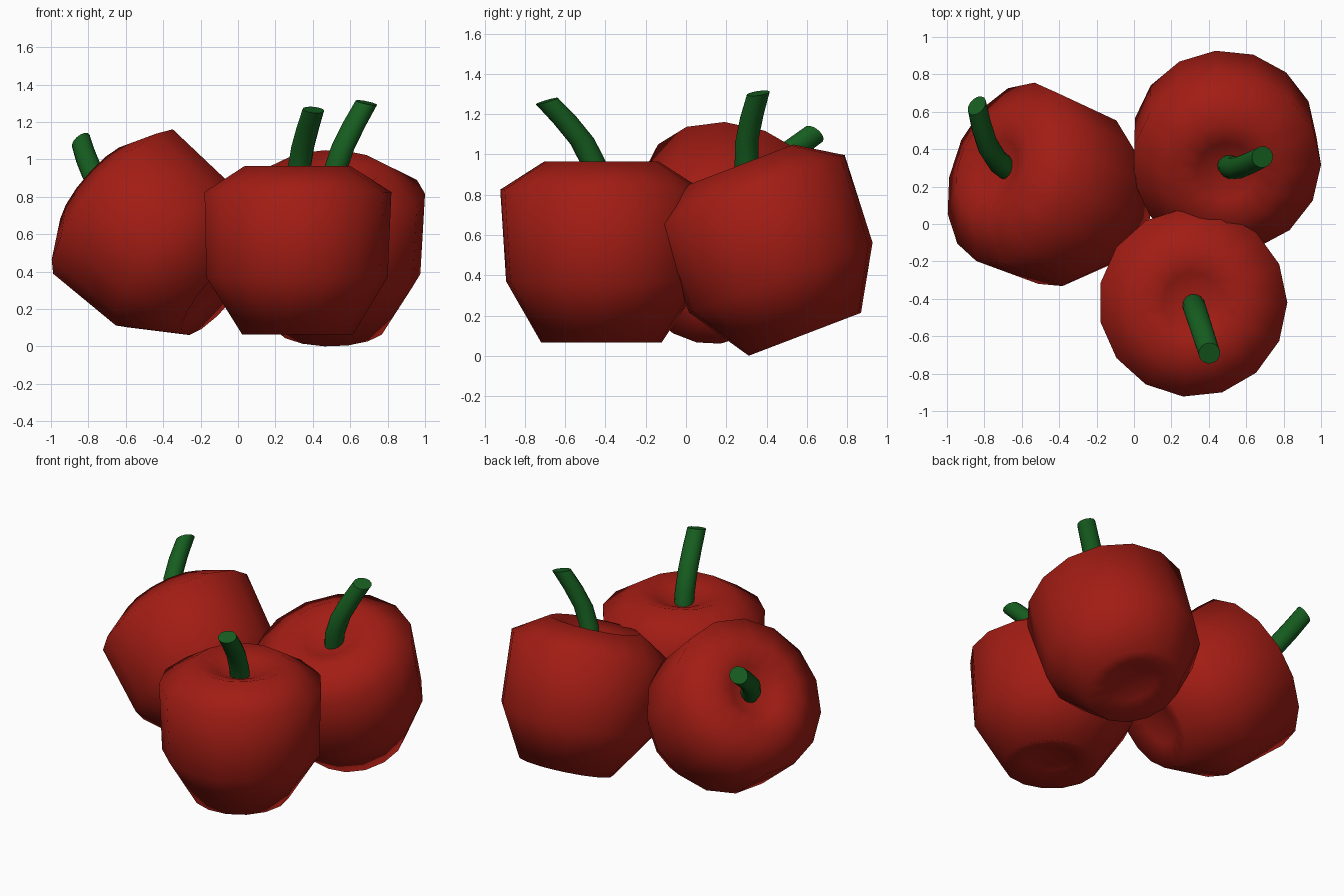
import bpy, bmesh, math
from mathutils import Vector, Matrix

if "Cube" in bpy.data.objects:
    bpy.data.objects.remove(bpy.data.objects["Cube"])

def material(name, rgb):
    m = bpy.data.materials.new(name)
    m.diffuse_color = (*rgb, 1)
    m.use_nodes = True
    m.node_tree.nodes["Principled BSDF"].inputs["Base Color"].default_value = m.diffuse_color
    return m

RED = material("red_skin", (0.36, 0.012, 0.007))
GREEN = material("green_stem", (0.008, 0.11, 0.014))

def loft(name, rings, sides, mat, frame):
    """Skin rings of (centre x, centre z, radius, tilt); zero radius makes a pole."""
    bm = bmesh.new()
    loops = []
    for cx, cz, r, tilt in rings:
        if r == 0:
            loops.append([bm.verts.new((cx, 0, cz))] * sides)
            continue
        loop = []
        for i in range(sides):
            a = math.tau * i / sides
            x = r * math.cos(a)
            loop.append(bm.verts.new((cx + x * math.cos(tilt), r * math.sin(a),
                                      cz - x * math.sin(tilt))))
        loops.append(loop)
    for lo, hi in zip(loops, loops[1:]):
        for i in range(sides):
            j = (i + 1) % sides
            corners = list(dict.fromkeys((lo[i], lo[j], hi[j], hi[i])))
            bm.faces.new(corners)
    for loop, flip in ((loops[0], True), (loops[-1], False)):
        if loop[0] != loop[1]:
            bm.faces.new(loop[::-1] if flip else loop)
    bmesh.ops.recalc_face_normals(bm, faces=bm.faces)
    me = bpy.data.meshes.new(name)
    bm.to_mesh(me)
    bm.free()
    me.materials.append(mat)
    ob = bpy.data.objects.new(name, me)
    bpy.context.collection.objects.link(ob)
    ob.matrix_world = frame
    return ob

# Body: dimpled base, flared sides, dimpled crown
BODY = [(0, 0.07, 0, 0), (0, 0.04, 0.15, 0), (0, 0, 0.30, 0),
        (-0.015, 0.305, 0.49, 0), (0, 0.76, 0.505, 0),
        (0, 0.90, 0.285, 0), (0, 0.86, 0.16, 0), (0, 0.79, 0, 0)]
# Stem: bends toward local +x
STEM = [(0, 0.74, 0.06, 0), (0.035, 0.88, 0.062, 0.15), (0.10, 1.00, 0.061, 0.25),
        (0.19, 1.105, 0.06, 0.3), (0.285, 1.20, 0.058, 0.3)]

# Each apple: base centre, axis, direction the stem leans
APPLES = {
    "front": ((0.315, -0.42, 0.065), (0, 0, 1), (0.309, -0.951, 0)),
    "right": ((0.495, 0.59, 0.107), (0, -0.357, 0.934), (0.67, 0.69, 0.264)),
    "left": ((-0.10, 0.065, 0.292), (-0.73, 0.27, 0.625), (0.149, 0.266, 0.061)),
}

for side, (base, axis, lean) in APPLES.items():
    z = Vector(axis).normalized()
    x = Vector(lean)
    x = (x - z * x.dot(z)).normalized()
    y = z.cross(x)
    frame = Matrix.Translation(base) @ Matrix((x, y, z)).transposed().to_4x4()
    body = loft(side + "_apple", BODY, 15, RED, frame)
    stem = loft(side + "_stem", STEM, 14, GREEN, frame)
    for p in body.data.polygons:
        p.use_smooth = True
    for p in stem.data.polygons:
        p.use_smooth = len(p.vertices) == 4
